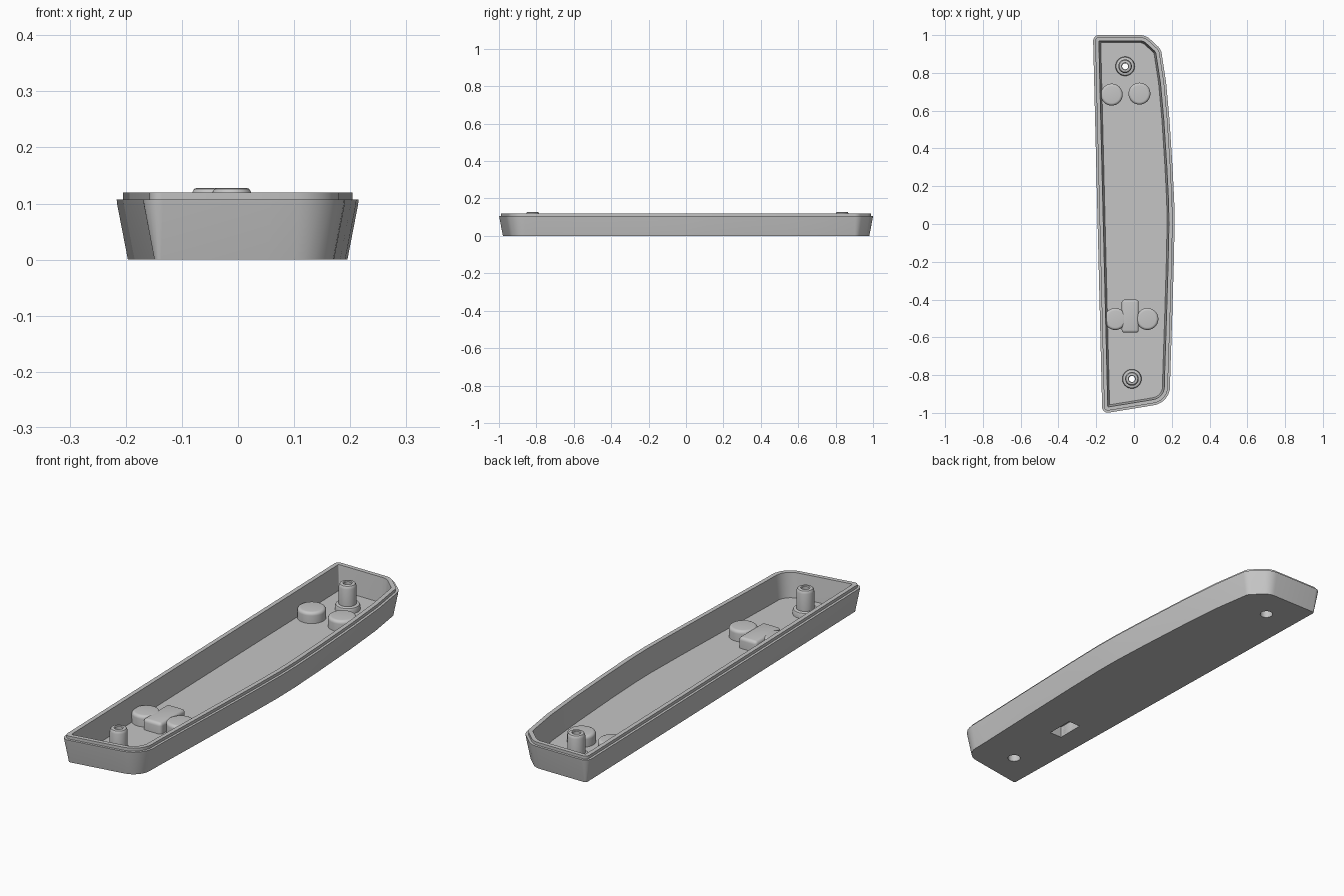
import bpy, bmesh, math
from mathutils import Vector

if "Cube" in bpy.data.objects:
    bpy.data.objects.remove(bpy.data.objects["Cube"])

grey = bpy.data.materials.new("plain grey")
grey.diffuse_color = (0.56, 0.56, 0.56, 1)
grey.use_nodes = True
grey.node_tree.nodes["Principled BSDF"].inputs["Base Color"].default_value = grey.diffuse_color

# Sharp-cornered tray outline, counter-clockwise: x, y, corner radius
OUTLINE = [(-.168, -1.004, .03), (.06, -.967, .25), (.19, -.945, .10), (.192, -.80, 0),
           (.202, -.5, 0), (.211, -.2, 0), (.215, 0, 0), (.213, .12, 0), (.204, .3, 0),
           (.188, .55, 0), (.17, .75, 0), (.143, .925, .06), (.062, 1.0, .08),
           (-.217, 1.0, .03)]


def outline(inset, z):
    """Outline moved inwards by inset, with rounded corners."""
    pts = [Vector(p[:2]) for p in OUTLINE]
    n = len(pts)
    moved = []
    for i, p in enumerate(pts):
        a = (p - pts[i - 1]).normalized()
        b = (pts[(i + 1) % n] - p).normalized()
        na, nb = Vector((-a.y, a.x)), Vector((-b.y, b.x))
        moved.append(p + (na + nb) * inset / (1 + na.dot(nb)))
    ring = []
    for i, p in enumerate(moved):
        r = OUTLINE[i][2]
        if r == 0:
            ring.append((p.x, p.y, z))
            continue
        r = max(r - inset, .004)
        a = (moved[i - 1] - p).normalized()
        b = (moved[(i + 1) % n] - p).normalized()
        half = a.angle(b) / 2
        t = r / math.tan(half)
        centre = p + (a + b).normalized() * r / math.sin(half)
        s, e = p + a * t - centre, p + b * t - centre
        for k in range(7):
            d = s.lerp(e, k / 6).normalized() * r
            ring.append((centre.x + d.x, centre.y + d.y, z))
    return ring


def finish(name, bm):
    bmesh.ops.recalc_face_normals(bm, faces=bm.faces)
    me = bpy.data.meshes.new(name)
    bm.to_mesh(me)
    bm.free()
    ob = bpy.data.objects.new(name, me)
    bpy.context.collection.objects.link(ob)
    me.materials.append(grey)
    return ob


def select(ob):
    bpy.ops.object.select_all(action='DESELECT')
    ob.select_set(True)
    bpy.context.view_layer.objects.active = ob


def smooth(ob, angle=35):
    select(ob)
    bpy.ops.object.shade_smooth_by_angle(angle=math.radians(angle))


def skin(bm, rings, closed=False):
    """Join rings of points with quads; cap the ends unless closed."""
    vs = [[bm.verts.new(p) for p in r] for r in rings]
    n = len(vs[0])
    pairs = list(zip(vs, vs[1:])) + ([(vs[-1], vs[0])] if closed else [])
    for lo, hi in pairs:
        for i in range(n):
            j = (i + 1) % n
            bm.faces.new((lo[i], lo[j], hi[j], hi[i]))
    if not closed:
        bm.faces.new(vs[0])
        bm.faces.new(vs[-1])


def lathe(name, x, y, profile, closed=False, n=40):
    bm = bmesh.new()
    skin(bm, [[(x + r * math.cos(k * math.tau / n), y + r * math.sin(k * math.tau / n), z)
               for k in range(n)] for r, z in profile], closed)
    return finish(name, bm)


def box(name, x, y, z0, z1, sx, sy, bevel=0):
    bm = bmesh.new()
    bmesh.ops.create_cube(bm, size=1)
    for v in bm.verts:
        v.co = (x + v.co.x * sx, y + v.co.y * sy, (z0 + z1) / 2 + v.co.z * (z1 - z0))
    if bevel:
        edges = [e for e in bm.edges if max(v.co.z for v in e.verts) > z0 + .001]
        bmesh.ops.bevel(bm, geom=edges, offset=bevel, segments=4, profile=.5, affect='EDGES')
    return finish(name, bm)


def cut(ob, cutter):
    mod = ob.modifiers.new("cut", 'BOOLEAN')
    mod.operation, mod.solver, mod.object = 'DIFFERENCE', 'EXACT', cutter
    select(ob)
    bpy.ops.object.modifier_apply(modifier=mod.name)


FLOOR = .012
POSTS = [(-.047, .835), (-.011, -.82)]
PADS = [(-.118, .685), (.029, .69), (-.099, -.503), (.071, -.503)]
BLOCK = (-.02, -.488)

# Tray shell: flared sides, rim band, stepped lip, inner wall and floor
bm = bmesh.new()
skin(bm, [outline(i, z) for i, z in [(.02, 0), (.001, .098), (0, .107), (.011, .107),
                                     (.011, .12), (.03, .12), (.032, .1), (.04, FLOOR)]])
tray = finish("tray", bm)

# Raised block, hollow from below
block = box("slot_block", *BLOCK, FLOOR - .006, .06, .09, .175, .014)

# Round pads with softened top edges
pads = []
for x, y in PADS:
    rim = [(.044 + .014 * math.cos(a * math.pi / 10), .046 + .014 * math.sin(a * math.pi / 10))
           for a in range(6)]
    pads.append(lathe("round_pad", x, y, [(.058, .006)] + rim))

# Screw holes and slot through the floor
cutters = [lathe("hole_cutter", x, y, [(.027, -.05), (.027, .05)]) for x, y in POSTS]
cutters.append(box("slot_cutter", *BLOCK, -.05, .05, .06, .125))
for c in cutters:
    cut(tray, c)
for part in [block] + pads[2:]:
    cut(part, cutters[-1])
for c in cutters:
    bpy.data.objects.remove(c)
smooth(tray, 25)
for part in [block] + pads:
    smooth(part)

# Hollow screw posts with a collar at the foot
for x, y in POSTS:
    smooth(lathe("screw_post", x, y, [
        (.027, .006), (.051, .006), (.051, .028), (.048, .035), (.042, .038), (.036, .038),
        (.036, .114), (.034, .121), (.031, .126), (.026, .128), (.019, .128), (.016, .125),
        (.016, .05), (.027, .05)], closed=True))
